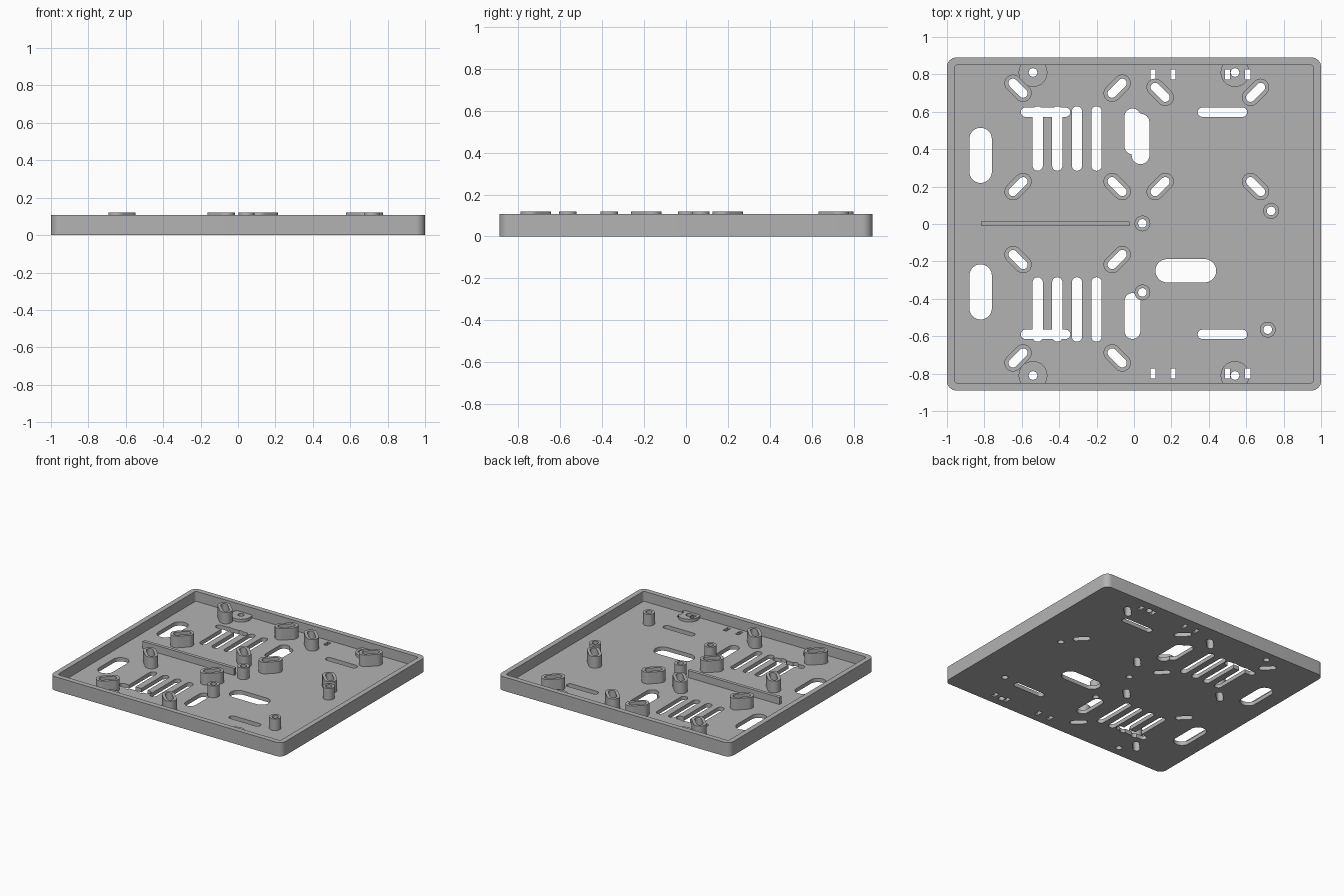
import bpy, bmesh
from math import cos, sin, pi, radians

if "Cube" in bpy.data.objects:
    bpy.data.objects.remove(bpy.data.objects["Cube"], do_unlink=True)

FLOOR, RIM, TOP = 0.03, 0.108, 0.12

gray = bpy.data.materials.new("plain gray")
gray.use_nodes = True
gray.diffuse_color = (0.45, 0.45, 0.45, 1)
gray.node_tree.nodes["Principled BSDF"].inputs["Base Color"].default_value = gray.diffuse_color


def outline(x, y, w, h, r, turn=0, seg=8):
    """Rounded rectangle; becomes a slot or a circle when r is half a side."""
    pts = []
    for k, (sx, sy) in enumerate([(1, 1), (-1, 1), (-1, -1), (1, -1)]):
        for i in range(seg + 1):
            a = (k + i / seg) * pi / 2
            px = sx * (w / 2 - r) + r * cos(a)
            py = sy * (h / 2 - r) + r * sin(a)
            p = (x + px * cos(turn) - py * sin(turn), y + px * sin(turn) + py * cos(turn))
            if not pts or abs(p[0] - pts[-1][0]) + abs(p[1] - pts[-1][1]) > 1e-5:
                pts.append(p)
    if abs(pts[0][0] - pts[-1][0]) + abs(pts[0][1] - pts[-1][1]) < 1e-5:
        pts.pop()
    return pts


def add_object(name, bm):
    bmesh.ops.recalc_face_normals(bm, faces=bm.faces)
    mesh = bpy.data.meshes.new(name)
    bm.to_mesh(mesh)
    bm.free()
    mesh.materials.append(gray)
    ob = bpy.data.objects.new(name, mesh)
    bpy.context.collection.objects.link(ob)
    return ob


def prisms(name, outlines, z0, z1):
    bm = bmesh.new()
    for pts in outlines:
        low = [bm.verts.new((*p, z0)) for p in pts]
        high = [bm.verts.new((*p, z1)) for p in pts]
        bm.faces.new(low)
        bm.faces.new(high)
        for i in range(len(pts)):
            bm.faces.new((low[i - 1], low[i], high[i], high[i - 1]))
    return add_object(name, bm)


def ring(name, outer, inner, z0, z1):
    bm = bmesh.new()
    loops = [[bm.verts.new((*p, z)) for p in pts]
             for pts, z in ((outer, z0), (outer, z1), (inner, z1), (inner, z0))]
    for k in range(4):
        a, b = loops[k - 1], loops[k]
        for i in range(len(a)):
            bm.faces.new((a[i - 1], a[i], b[i], b[i - 1]))
    return add_object(name, bm)


def cut(ob, outlines, z0=-0.1, z1=0.3):
    cutter = prisms("cutter", outlines, z0, z1)
    mod = ob.modifiers.new("cut", "BOOLEAN")
    mod.operation, mod.solver, mod.object = "DIFFERENCE", "EXACT", cutter
    bpy.context.view_layer.update()
    mesh = bpy.data.meshes.new_from_object(ob.evaluated_get(bpy.context.evaluated_depsgraph_get()))
    ob.modifiers.clear()
    ob.data = mesh
    bpy.data.objects.remove(cutter, do_unlink=True)


def slot(x, y, w, h):
    return outline(x, y, w, h, min(w, h) / 2 - 1e-6)


def circle(x, y, r):
    return outline(x, y, 2 * r, 2 * r, r)


# Positions of the raised mounts: slots lean outward from each group's centre
slot_mounts = []
for cx, cy, dx, dy in [(-0.355, 0.463, 0.265, 0.263), (0.395, 0.452, 0.255, 0.252),
                       (-0.355, -0.453, 0.265, 0.263)]:
    for sx in (-1, 1):
        for sy in (-1, 1):
            slot_mounts.append((cx + sx * dx, cy + sy * dy, radians(45 * sx * sy)))
standoffs = [(0.045, 0.003), (0.045, -0.366), (0.733, 0.07), (0.715, -0.565)]
pads = [(sx * 0.54, sy * 0.81) for sx in (-1, 1) for sy in (-1, 1)]
clip_slots = [outline(x, sy * 0.8, 0.028, 0.054, 0.001, seg=1)
              for x in (0.102, 0.208, 0.5, 0.608) for sy in (-1, 1)]

# Openings in the floor, in two sets so that no cutter overlaps itself
first = [slot(-0.82, 0.367, 0.12, 0.295), slot(-0.82, -0.363, 0.12, 0.295),
         slot(0.277, -0.25, 0.325, 0.125),
         slot(-0.008, 0.495, 0.085, 0.245), slot(-0.008, -0.492, 0.085, 0.245)]
first += [slot(-0.515 + 0.105 * i, sy * 0.457, 0.055, 0.345) for i in range(4) for sy in (-1, 1)]
first += [outline(x, y, 0.125, 0.048, 0.024, t) for x, y, t in slot_mounts]
first += [circle(x, y, 0.023) for x, y in standoffs + pads] + clip_slots
second = [slot(sx * 0.473, y, 0.265, 0.05) for sx in (-1, 1) for y in (0.598, -0.59)]
second.append(slot(0.035, 0.455, 0.095, 0.27))

# Tray with raised rim
tray = prisms("tray", [outline(0, 0, 2, 1.78, 0.05)], 0, RIM)
cut(tray, [outline(0, 0, 1.92, 1.70, 0.018)], FLOOR, 0.3)
cut(tray, first)
cut(tray, second)
parts = [tray]

# Angled slotted mounts
for x, y, t in slot_mounts:
    parts.append(ring("slotted_mount", outline(x, y, 0.168, 0.092, 0.046, t),
                      outline(x, y, 0.125, 0.048, 0.024, t), FLOOR, TOP))

# Round standoffs
for x, y in standoffs:
    parts.append(ring("standoff", circle(x, y, 0.042), circle(x, y, 0.023), FLOOR, TOP))

# Low screw pads running into the rim
for x, y in pads:
    pad = ring("screw_pad", circle(x, y, 0.077), circle(x, y, 0.023), FLOOR, FLOOR + 0.022)
    if x > 0:
        cut(pad, clip_slots)
    parts.append(pad)

# Divider rib
parts.append(prisms("divider_rib", [outline(-0.42, 0.002, 0.79, 0.026, 0.001, seg=1)], FLOOR, 0.085))

# Smooth the curved walls, keep edges crisp
for ob in bpy.context.view_layer.objects:
    ob.select_set(ob in parts)
bpy.context.view_layer.objects.active = tray
bpy.ops.object.shade_smooth_by_angle(angle=radians(30))
